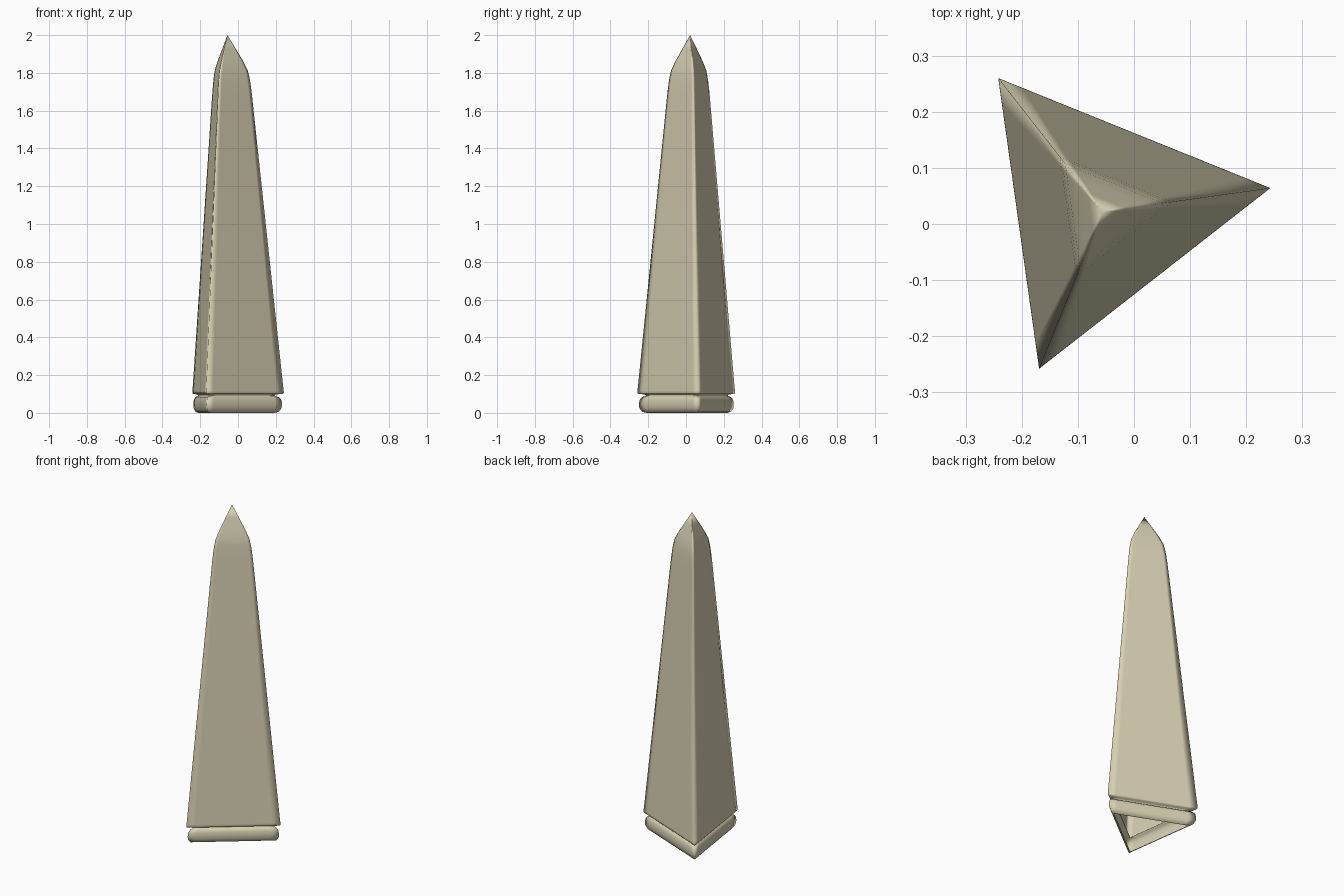
import bpy, bmesh, math

if "Cube" in bpy.data.objects:
    bpy.data.objects.remove(bpy.data.objects["Cube"])

CX, CY, TURN = -0.056, 0.022, math.radians(8)

# corner radius and height, from the open foot up to just under the tip
profile = [(0.25, 0), (0.275, 0.006), (0.29, 0.025), (0.293, 0.045), (0.289, 0.068),
           (0.275, 0.084), (0.257, 0.088), (0.252, 0.093), (0.262, 0.098), (0.295, 0.1),
           (0.302, 0.106), (0.301, 0.118), (0.298, 0.14), (0.131, 1.685), (0.124, 1.74),
           (0.118, 1.775), (0.108, 1.815), (0.084, 1.862), (0.043, 1.93)]


def triangle(r):
    """Triangle outline with support points close to each corner."""
    c = [(r * math.cos(TURN + i * math.tau / 3), r * math.sin(TURN + i * math.tau / 3))
         for i in range(3)]
    pts = []
    for i in range(3):
        a, b = c[i], c[(i + 1) % 3]
        for t in (0, 0.09, 0.91):
            pts.append((CX + a[0] + (b[0] - a[0]) * t, CY + a[1] + (b[1] - a[1]) * t))
    return pts


# loft the foot moulding, groove and tapering shaft
bm = bmesh.new()
rings = [[bm.verts.new((x, y, z)) for x, y in triangle(r)] for r, z in profile]
n = len(rings[0])
for lo, hi in zip(rings, rings[1:]):
    for i in range(n):
        j = (i + 1) % n
        bm.faces.new((lo[i], lo[j], hi[j], hi[i]))

# pointed tip
tip = bm.verts.new((CX, CY, 2))
for i in range(n):
    bm.faces.new((rings[-1][i], rings[-1][(i + 1) % n], tip))

for f in bm.faces:
    f.smooth = True
mesh = bpy.data.meshes.new("obelisk")
bm.to_mesh(mesh)
bm.free()
obelisk = bpy.data.objects.new("obelisk", mesh)
bpy.context.collection.objects.link(obelisk)

# sandstone colour
mat = bpy.data.materials.new("sandstone")
mat.diffuse_color = (0.68, 0.63, 0.45, 1)
mat.use_nodes = True
mat.node_tree.nodes["Principled BSDF"].inputs["Base Color"].default_value = mat.diffuse_color
mesh.materials.append(mat)
